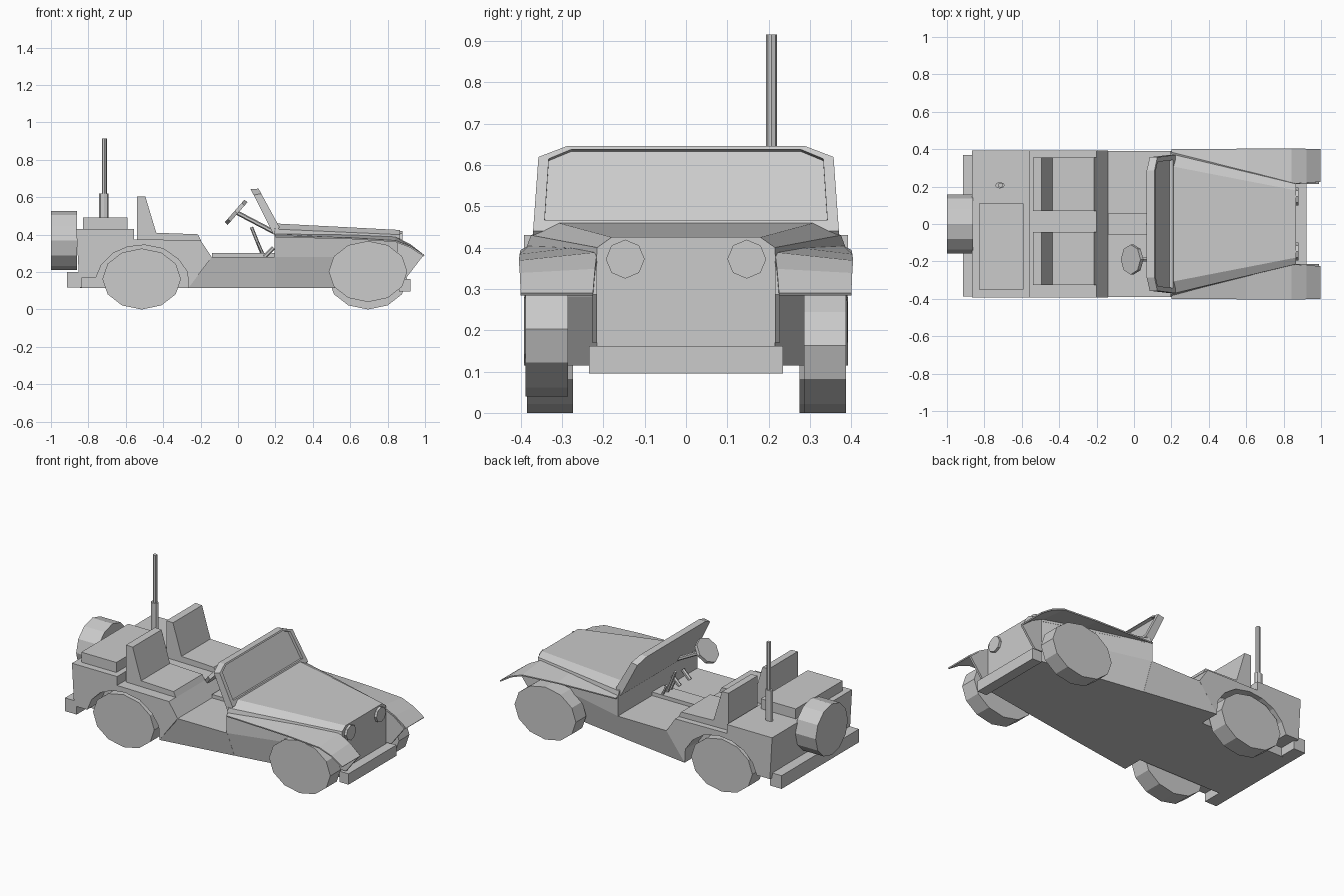
import bpy
import bmesh
import math
from mathutils import Vector

if "Cube" in bpy.data.objects:
    bpy.data.objects.remove(bpy.data.objects["Cube"], do_unlink=True)


def finish(name, bm):
    bmesh.ops.recalc_face_normals(bm, faces=bm.faces)
    mesh = bpy.data.meshes.new(name)
    bm.to_mesh(mesh)
    bm.free()
    obj = bpy.data.objects.new(name, mesh)
    bpy.context.collection.objects.link(obj)
    return obj


def skin(name, rings, capped=True):
    """Join matching rings of points with quads; cap the ends of closed rings."""
    bm = bmesh.new()
    loops = [[bm.verts.new(p) for p in ring] for ring in rings]
    count = len(loops[0])
    for a, b in zip(loops, loops[1:]):
        for i in range(count if capped else count - 1):
            j = (i + 1) % count
            bm.faces.new((a[i], a[j], b[j], b[i]))
    if capped:
        bm.faces.new(loops[0])
        bm.faces.new(loops[-1])
    return finish(name, bm)


def prism(name, profile, y0, y1):
    """Extrude a side profile (x, z) across the width."""
    return skin(name, [[(x, y, z) for x, z in profile] for y in (y0, y1)])


def loft(name, sections):
    """Loft mirrored half sections (y, z) placed along the length."""
    return skin(name, [[(x, y, z) for y, z in half] + [(x, -y, z) for y, z in reversed(half)]
                       for x, half in sections])


def box(name, x0, x1, y0, y1, z0, z1):
    return prism(name, [(x0, z0), (x1, z0), (x1, z1), (x0, z1)], y0, y1)


def rod(name, start, end, radius, sides=8, stretch=1.0):
    """Cylinder between two points; stretch widens it along its first side axis."""
    start, end = Vector(start), Vector(end)
    axis = (end - start).normalized()
    v = axis.cross(Vector((0, 1, 0)) if abs(axis.y) < 0.9 else Vector((0, 0, 1))).normalized()
    w = axis.cross(v)
    angles = [math.tau * i / sides for i in range(sides)]
    return skin(name, [[c + v * radius * stretch * math.cos(a) + w * radius * math.sin(a)
                        for a in angles] for c in (start, end)])


# Rear tub: solid middle and arched sides
prism("rear_tub_middle", [(-0.845, 0.115), (-0.14, 0.115), (-0.14, 0.28), (-0.2, 0.37),
                          (-0.555, 0.375), (-0.555, 0.43), (-0.865, 0.43)], -0.265, 0.265)
arch = [(-0.76, 0.17), (-0.73, 0.24), (-0.67, 0.3), (-0.59, 0.335), (-0.5, 0.345),
        (-0.4, 0.325), (-0.32, 0.27), (-0.27, 0.2), (-0.265, 0.115)]
side = [(-0.865, 0.43), (-0.85, 0.17)] + arch + [(-0.14, 0.28), (-0.2, 0.37),
                                                 (-0.555, 0.375), (-0.555, 0.43)]
for s, label in ((1, "left"), (-1, "right")):
    prism("rear_side_" + label, side, s * 0.265, s * 0.392)

# Floor section and tapering engine bay
loft("floor_section", [(-0.265, [(0.392, 0.115), (0.392, 0.28)]),
                       (0.2, [(0.322, 0.115), (0.39, 0.28)])])
loft("engine_bay", [(0.195, [(0.322, 0.115), (0.39, 0.28), (0.39, 0.395)]),
                    (0.865, [(0.215, 0.115), (0.215, 0.28), (0.215, 0.37)])])
loft("hood", [(0.195, [(0.39, 0.39), (0.375, 0.43), (0.31, 0.46)]),
              (0.865, [(0.217, 0.365), (0.215, 0.4), (0.18, 0.425)])])
box("tunnel", -0.14, 0.195, -0.055, 0.055, 0.27, 0.302)

# Windshield: thick sloping frame with a recessed pane
outline = [(0.37, 0.0), (0.357, 0.87), (0.287, 1.0)]
inset = [(0.342, 0.13), (0.332, 0.85), (0.277, 0.96)]


def screen_ring(half, low, high):
    points = half + [(-y, t) for y, t in reversed(half)]
    lo, hi = Vector(low), Vector(high)
    return [(lo.lerp(hi, t).x, y, lo.lerp(hi, t).y) for y, t in points]


skin("windshield", [screen_ring(outline, (0.19, 0.4), (0.068, 0.643)),
                    screen_ring(outline, (0.222, 0.44), (0.11, 0.646)),
                    screen_ring(inset, (0.222, 0.44), (0.11, 0.646)),
                    screen_ring(inset, (0.205, 0.435), (0.093, 0.641))])

# Front fenders and their inner webs
outer = [(0.2, 0.4, 0.39), (0.6, 0.402, 0.38), (0.84, 0.404, 0.365),
         (0.92, 0.402, 0.335), (0.995, 0.4, 0.287)]
inner = [(0.2, 0.38, 0.4), (0.6, 0.28, 0.395), (0.84, 0.215, 0.385),
         (0.92, 0.22, 0.345), (0.995, 0.225, 0.287)]
for s, label in ((1, "left"), (-1, "right")):
    rows = [[(x, s * y, z) for x, y, z in pair] for pair in zip(inner, outer)]
    fender = skin("fender_" + label, rows, capped=False)
    thick = fender.modifiers.new("Thickness", "SOLIDIFY")
    thick.thickness = 0.008
    thick.offset = 0
    prism("fender_web_" + label, [(0.85, 0.375), (0.92, 0.342), (0.99, 0.287),
                                  (0.9, 0.17), (0.85, 0.17)], s * 0.215, s * 0.228)
    rod("headlight_" + label, (0.85, s * 0.147, 0.372), (0.88, s * 0.147, 0.372), 0.047)

# Wheels, slightly oval in side view
wheels = [("front_left", 0.695, 0.285, 0.387, 0.163), ("front_right", 0.695, -0.388, -0.285, 0.203),
          ("rear_left", -0.515, 0.275, 0.385, 0.163), ("rear_right", -0.515, -0.385, -0.273, 0.163)]
for label, x, y0, y1, z in wheels:
    rod("wheel_" + label, (x, y0, z), (x, y1, z), 0.163, 12, 1.29)
rod("spare_wheel", (-1.0, 0, 0.368), (-0.86, 0, 0.368), 0.158, 12)

# Bumpers and rear cargo box
box("front_bumper", 0.86, 0.923, -0.235, 0.235, 0.095, 0.162)
box("rear_bumper", -0.915, -0.835, -0.388, 0.37, 0.118, 0.2)
box("cargo_box", -0.83, -0.59, -0.35, 0.11, 0.43, 0.492)

# Seats
seat = [(-0.54, 0.365), (-0.54, 0.605), (-0.495, 0.603), (-0.437, 0.41),
        (-0.215, 0.402), (-0.198, 0.37)]
for label, y0, y1 in (("left", 0.07, 0.355), ("right", -0.325, -0.042)):
    prism("seat_" + label, seat, y0, y1)

# Antenna
rod("antenna_base", (-0.717, 0.207, 0.43), (-0.717, 0.207, 0.62), 0.017, 8, 1.5)
rod("antenna_mast", (-0.714, 0.207, 0.61), (-0.714, 0.207, 0.915), 0.013)

# Steering wheel, column, levers and pedals
rod("steering_wheel", (-0.018, -0.19, 0.527), (-0.002, -0.19, 0.513), 0.08)
rod("steering_column", (-0.01, -0.19, 0.52), (0.2, -0.19, 0.41), 0.012, 6)
rod("gear_lever", (0.13, 0, 0.295), (0.072, 0, 0.44), 0.009, 6)
for y in (-0.04, 0.04):
    rod("transfer_lever", (0.14, y, 0.28), (0.105, y, 0.36), 0.008, 6)
for y in (-0.24, -0.14):
    rod("pedal", (0.14, y, 0.28), (0.19, y, 0.33), 0.012, 6)
